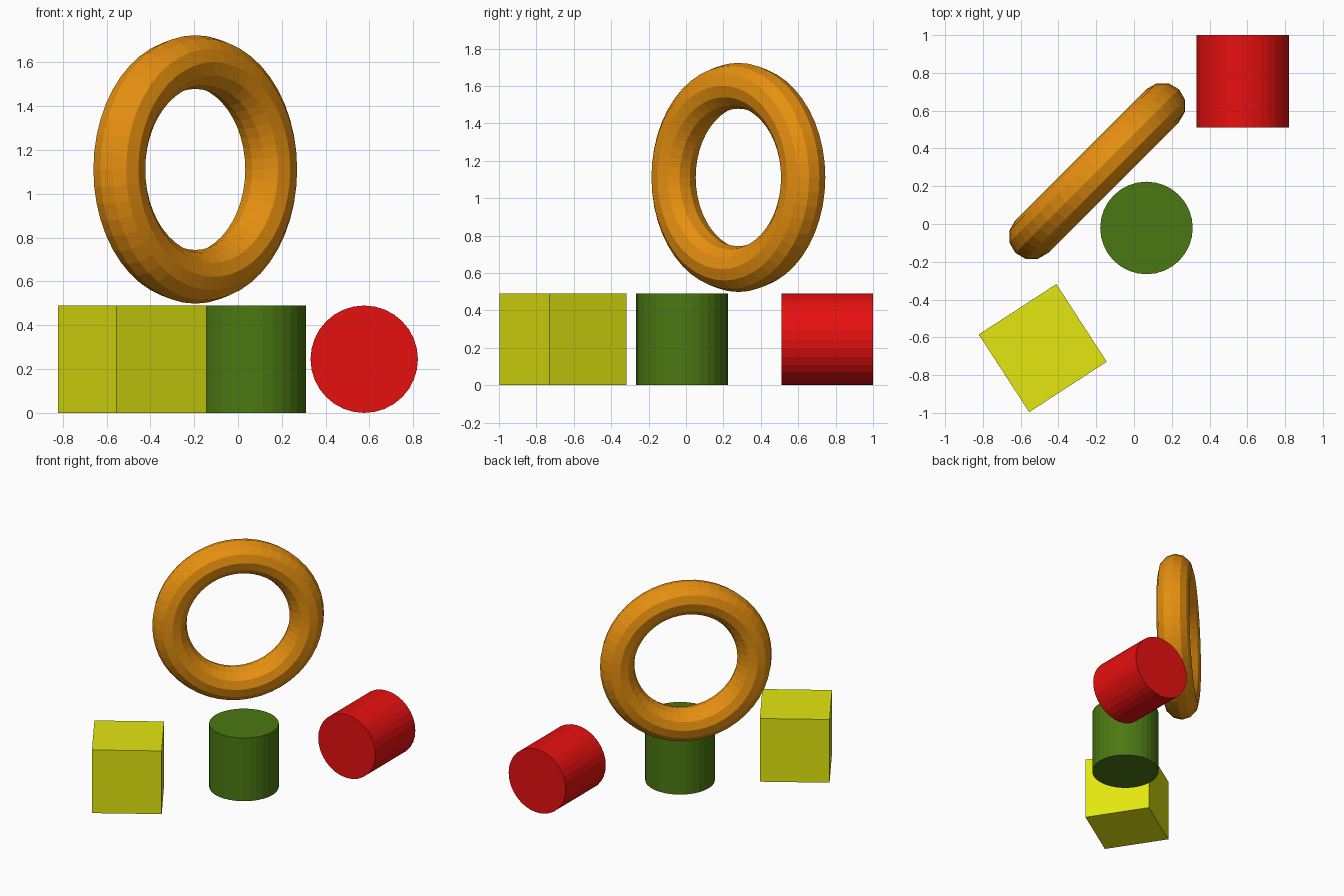
import bpy
from math import radians

if "Cube" in bpy.data.objects:
    bpy.data.objects.remove(bpy.data.objects["Cube"])

U = 0.49  # common block size: edge, diameter and height


def material(name, rgb):
    m = bpy.data.materials.new(name)
    m.diffuse_color = (*rgb, 1)
    m.use_nodes = True
    m.node_tree.nodes["Principled BSDF"].inputs["Base Color"].default_value = m.diffuse_color
    return m


def finish(name, mat):
    ob = bpy.context.object
    ob.name = name
    ob.data.materials.append(mat)
    return ob


yellow = material("yellow", (0.77, 0.80, 0.005))
green = material("green", (0.07, 0.19, 0.006))
red = material("red", (0.80, 0.005, 0.005))
orange = material("orange", (0.80, 0.28, 0.005))

# Cube turned on the floor
bpy.ops.mesh.primitive_cube_add(size=U, location=(-0.483, -0.657, U / 2),
                                rotation=(0, 0, radians(33)))
finish("cube", yellow)

# Upright cylinder
bpy.ops.mesh.primitive_cylinder_add(vertices=32, radius=U / 2, depth=U,
                                    location=(0.066, -0.021, U / 2))
finish("upright_cylinder", green)

# Cylinder lying along y
bpy.ops.mesh.primitive_cylinder_add(vertices=32, radius=U / 2, depth=U,
                                    location=(0.576, 0.755, U / 2),
                                    rotation=(radians(90), 0, 0))
finish("lying_cylinder", red)

# Ring standing on edge, floating above the blocks
bpy.ops.mesh.primitive_torus_add(major_segments=48, minor_segments=12,
                                 major_radius=U, minor_radius=U / 4,
                                 location=(-0.195, 0.28, 1.111),
                                 rotation=(radians(90), 0, radians(45)))
finish("ring", orange)
